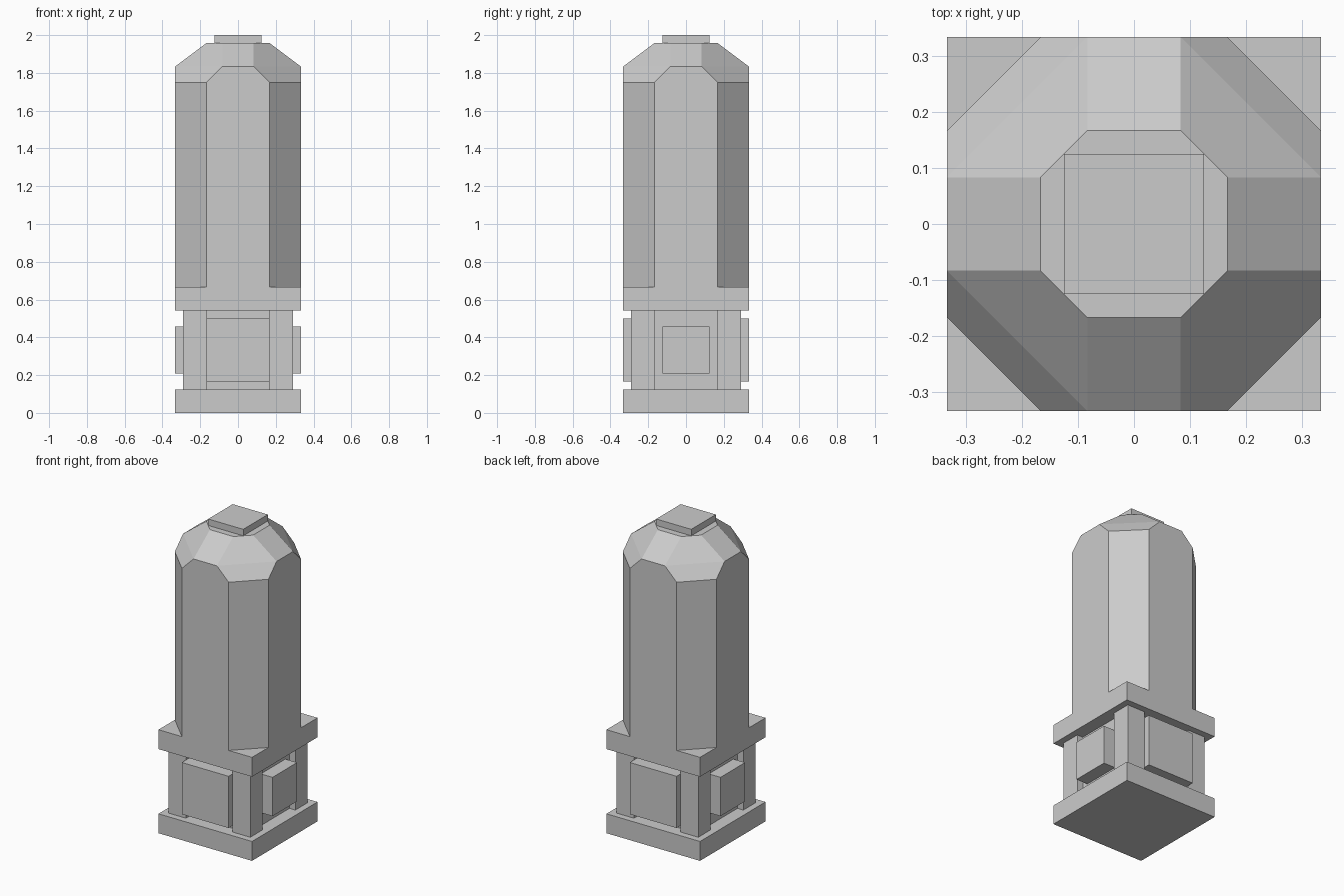
import bpy, bmesh

if "Cube" in bpy.data.objects:
    bpy.data.objects.remove(bpy.data.objects["Cube"])

U = 1 / 24  # model module: every size is a whole number of these


def finish(name, bm):
    bmesh.ops.recalc_face_normals(bm, faces=bm.faces)
    mesh = bpy.data.meshes.new(name)
    bm.to_mesh(mesh)
    bm.free()
    obj = bpy.data.objects.new(name, mesh)
    bpy.context.collection.objects.link(obj)
    return obj


def box(name, x0, x1, y0, y1, z0, z1):
    bm = bmesh.new()
    bmesh.ops.create_cube(bm, size=1)
    for v in bm.verts:
        v.co = ((x1 if v.co.x > 0 else x0) * U,
                (y1 if v.co.y > 0 else y0) * U,
                (z1 if v.co.z > 0 else z0) * U)
    return finish(name, bm)


def slab(name, half, z0, z1):
    return box(name, -half, half, -half, half, z0, z1)


# Plinth: base slab, recessed core and upper slab
slab("base_slab", 8, 0, 3)
slab("plinth_core", 6, 3, 13)
slab("upper_slab", 8, 13, 16)

# Corner pillars
for sx in (-1, 1):
    for sy in (-1, 1):
        xs, ys = sorted((4 * sx, 7 * sx)), sorted((4 * sy, 7 * sy))
        box("corner_pillar", *xs, *ys, 3, 13)

# Raised panels: large on front and back, small on the sides
for s in (-1, 1):
    d0, d1 = sorted((6 * s, 8 * s))
    box("large_panel", -4, 4, d0, d1, 4, 12)
    box("small_panel", d0, d1, -3, 3, 5, 11)

# Octagonal shaft with faceted shoulders: rings of (half width, flat half width, z)
rings = [(8, 4, 16), (8, 4, 42), (8, 2, 44), (4, 2, 47)]
bm = bmesh.new()
loops = []
for r, f, z in rings:
    outline = [(f, -r), (r, -f), (r, f), (f, r), (-f, r), (-r, f), (-r, -f), (-f, -r)]
    loops.append([bm.verts.new((x * U, y * U, z * U)) for x, y in outline])
for low, high in zip(loops, loops[1:]):
    for i in range(8):
        j = (i + 1) % 8
        bm.faces.new((low[i], low[j], high[j], high[i]))
bm.faces.new(loops[0][::-1])
bm.faces.new(loops[-1])
finish("octagonal_shaft", bm)

# Square cap
slab("top_cap", 3, 47, 48)
